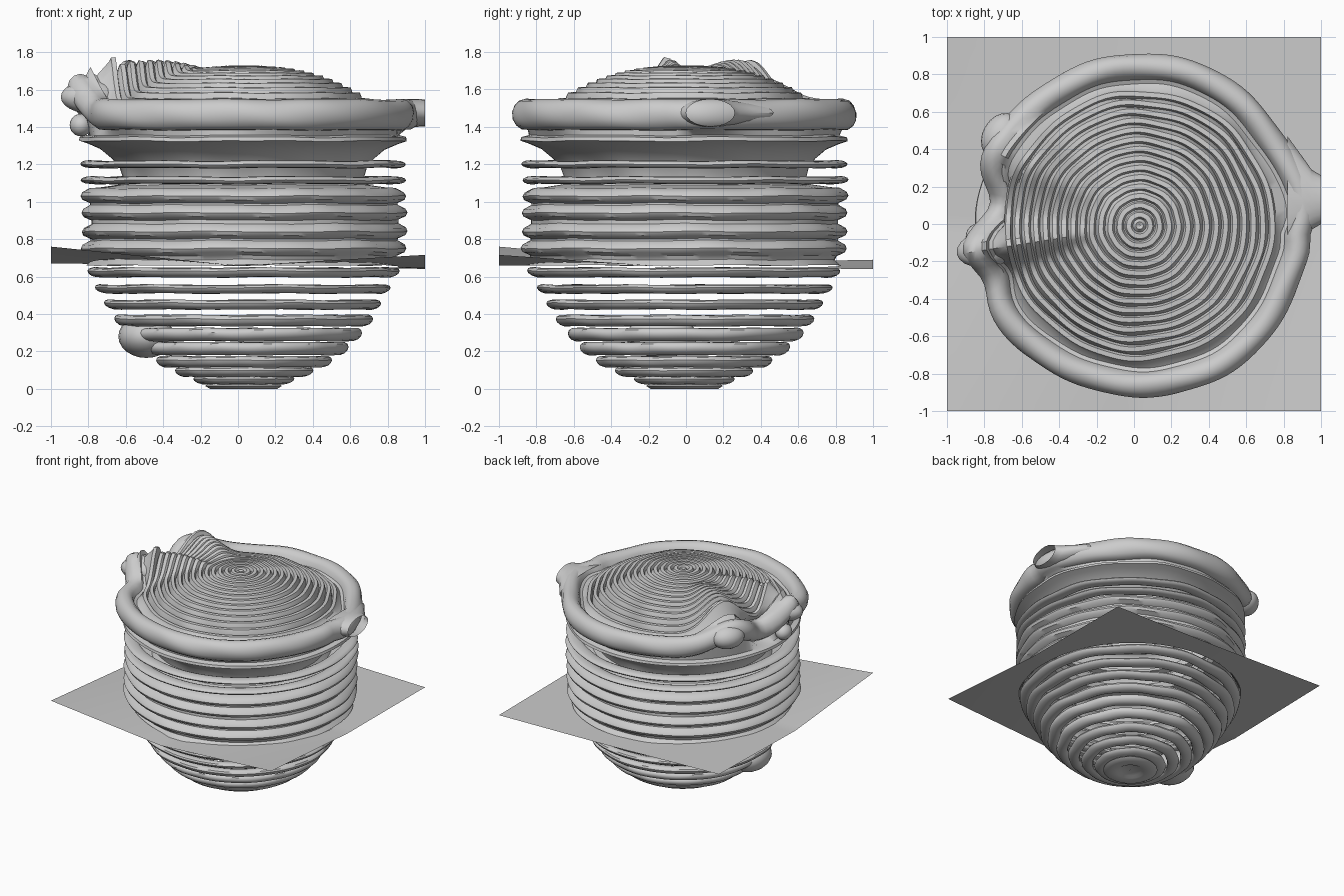
import bpy, math
from math import sin, cos, pi, radians, exp

if "Cube" in bpy.data.objects:
    bpy.data.objects.remove(bpy.data.objects["Cube"])

CX, CY, SEG = 0.03, -0.008, 120


def finish(name, verts, faces, angle=40):
    me = bpy.data.meshes.new(name)
    me.from_pydata(verts, [], faces)
    me.update()
    ob = bpy.data.objects.new(name, me)
    bpy.context.collection.objects.link(ob)
    bpy.ops.object.select_all(action='DESELECT')
    ob.select_set(True)
    bpy.context.view_layer.objects.active = ob
    bpy.ops.object.shade_smooth_by_angle(angle=radians(angle))
    return ob


def lathe(name, profile, warp=None, closed=False):
    verts, faces, n = [], [], len(profile)
    for i in range(SEG):
        a = 2 * pi * i / SEG
        for r, z in profile:
            if warp:
                r, z = warp(r, z, a)
            verts.append((CX + r * cos(a), CY + r * sin(a), z))
    for i in range(SEG):
        k = (i + 1) % SEG
        for j in range(n if closed else n - 1):
            m = (j + 1) % n
            faces.append((i * n + j, k * n + j, k * n + m, i * n + m))
    return finish(name, verts, faces)


def bump(a, centre, width):
    d = (a - radians(centre) + pi) % (2 * pi) - pi
    return exp(-(d / radians(width)) ** 2)


def wobble(r, z, a):
    w = 0.005 * sin(7 * a + 9 * z) + 0.003 * sin(13 * a + 23 * z)
    return r + w * min(1, r * 1.5), z + 0.5 * w * min(1, r)


# uneven top: raised ribs and broken rim on the left side
def top_warp(r, z, a):
    r, z = wobble(r, z, a)
    if z > 1.36:
        t = max(0, min(1, (r - 0.25) / 0.4))
        ridge, patch, gap = bump(a, 188, 8), bump(a, 150, 15), bump(a, 171, 9)
        z += t * (0.19 * ridge + 0.18 * patch + 0.03 * gap)
        if 0.69 < r < 0.80 and z > 1.44:
            z += 0.06 * patch + 0.07 * ridge
        if r > 0.74:
            z -= 0.06 * gap + 0.07 * patch + 0.05 * ridge
            r += 0.05 * ridge - 0.11 * gap - 0.03 * bump(a, 200, 7)
            r += 0.008 * sin(5 * a + 1) + 0.02 * bump(a, 8, 10)
            r -= 0.02 * bump(a, 357, 4)
    return r, z


def ring(name, r, z, width, thick, tilt=0.0):
    prof = []
    for k in range(12):
        t = 2 * pi * k / 12
        c, s = cos(t), sin(t)
        prof.append((r - width / 2 + width / 2 * c,
                     z + thick / 2 * s + tilt * c))
    return lathe(name, prof, wobble, True)


# ribbed dome, rim, waist and scalloped wall as one turned shell
profile = [(0.002, 1.715), (0.02, 1.725)]
for i in range(14):
    r = 0.06 + i * 0.05
    z = 1.725 - 0.17 * (r / 0.65) ** 2.5
    profile += [(r - 0.025, z - 0.018), (r - 0.015, z + 0.004),
                (r + 0.01, z + 0.002), (r + 0.018, z - 0.018)]
profile += [(0.76, 1.47)]
for k in range(11):
    t = radians(170 - k * 27)
    profile.append((0.85 + 0.07 * cos(t), 1.465 + 0.083 * sin(t)))
profile += [(0.83, 1.355), (0.87, 1.345), (0.875, 1.325), (0.83, 1.31),
            (0.76, 1.28), (0.70, 1.23), (0.66, 1.18), (0.645, 1.13),
            (0.67, 1.09), (0.77, 1.075)]
for z in (1.03, 0.94, 0.84, 0.75):
    profile += [(0.82, z + 0.042), (0.86, z + 0.02), (0.87, z),
                (0.86, z - 0.02), (0.82, z - 0.038)]
profile += [(0.81, 0.69), (0.84, 0.66)]
lathe("ribbed_body", profile, top_warp)

# free rings around the waist
for i, z in enumerate((1.20, 1.115)):
    ring(f"waist_ring_{i}", 0.87, z, 0.10, 0.04)

# stepped rings of the bowl underneath
bowl = [(0.27, 0.045, 0.04), (0.37, 0.09, 0.05), (0.47, 0.145, 0.06),
        (0.56, 0.215, 0.07), (0.63, 0.29, 0.07), (0.69, 0.365, 0.06),
        (0.74, 0.45, 0.05), (0.79, 0.533, 0.045), (0.835, 0.622, 0.05)]
for i, (r, z, t) in enumerate(bowl):
    ring(f"bowl_ring_{i}", r, z, 0.09, t, 0.008)

# foot disc
lathe("foot", [(0.002, 0.012), (0.08, 0.012), (0.1, 0.0), (0.18, 0.0),
               (0.205, 0.015), (0.18, 0.035), (0.1, 0.03)])

# wavy square sheet around the body
verts, faces, rows = [], [], 8
for i in range(SEG):
    a = 2 * pi * i / SEG
    m = max(abs(cos(a)), abs(sin(a)))
    for j in range(rows):
        t = j / (rows - 1)
        x = (1 - t) * (CX + 0.83 * cos(a)) + t * cos(a) / m
        y = (1 - t) * (CY + 0.83 * sin(a)) + t * sin(a) / m
        lift = (0.09 if y < 0 else 0.02) if x < 0 else (0.07 if y < 0 else -0.005)
        verts.append((x, y, 0.658 - 0.012 * x + lift * abs(x * y)))
for i in range(SEG):
    k = (i + 1) % SEG
    for j in range(rows - 1):
        faces.append((i * rows + j, i * rows + j + 1, k * rows + j + 1, k * rows + j))
finish("sheet", verts, faces)


# rounded lumps on the left side
def lump(name, loc, size, turn=0.0):
    bpy.ops.mesh.primitive_uv_sphere_add(segments=20, ring_count=12, location=loc,
                                         rotation=(0, 0, radians(turn)))
    ob = bpy.context.object
    ob.name = name
    ob.scale = size
    bpy.ops.object.shade_smooth_by_angle(angle=radians(40))


lump("bowl_lump", (-0.49, -0.13, 0.28), (0.15, 0.19, 0.115))
lump("ridge_tip", (-0.78, -0.13, 1.56), (0.17, 0.10, 0.09), 10)
lump("rim_end", (-0.71, 0.47, 1.54), (0.10, 0.13, 0.09), -30)
lump("small_lump", (-0.84, -0.07, 1.41), (0.06, 0.07, 0.06))

# open spout on the right, flaring into the rim
verts, faces, n = [], [], 20
for x, y, ry, rz in ((0.82, 0.15, 0.32, 0.06), (0.90, 0.14, 0.22, 0.075),
                     (0.95, 0.13, 0.16, 0.075), (1.0, 0.13, 0.13, 0.072)):
    for k in range(n):
        t = 2 * pi * k / n
        verts.append((x, y + ry * cos(t), 1.475 + rz * sin(t)))
for j in range(3):
    for k in range(n):
        m = (k + 1) % n
        faces.append((j * n + k, j * n + m, (j + 1) * n + m, (j + 1) * n + k))
finish("spout", verts, faces)
